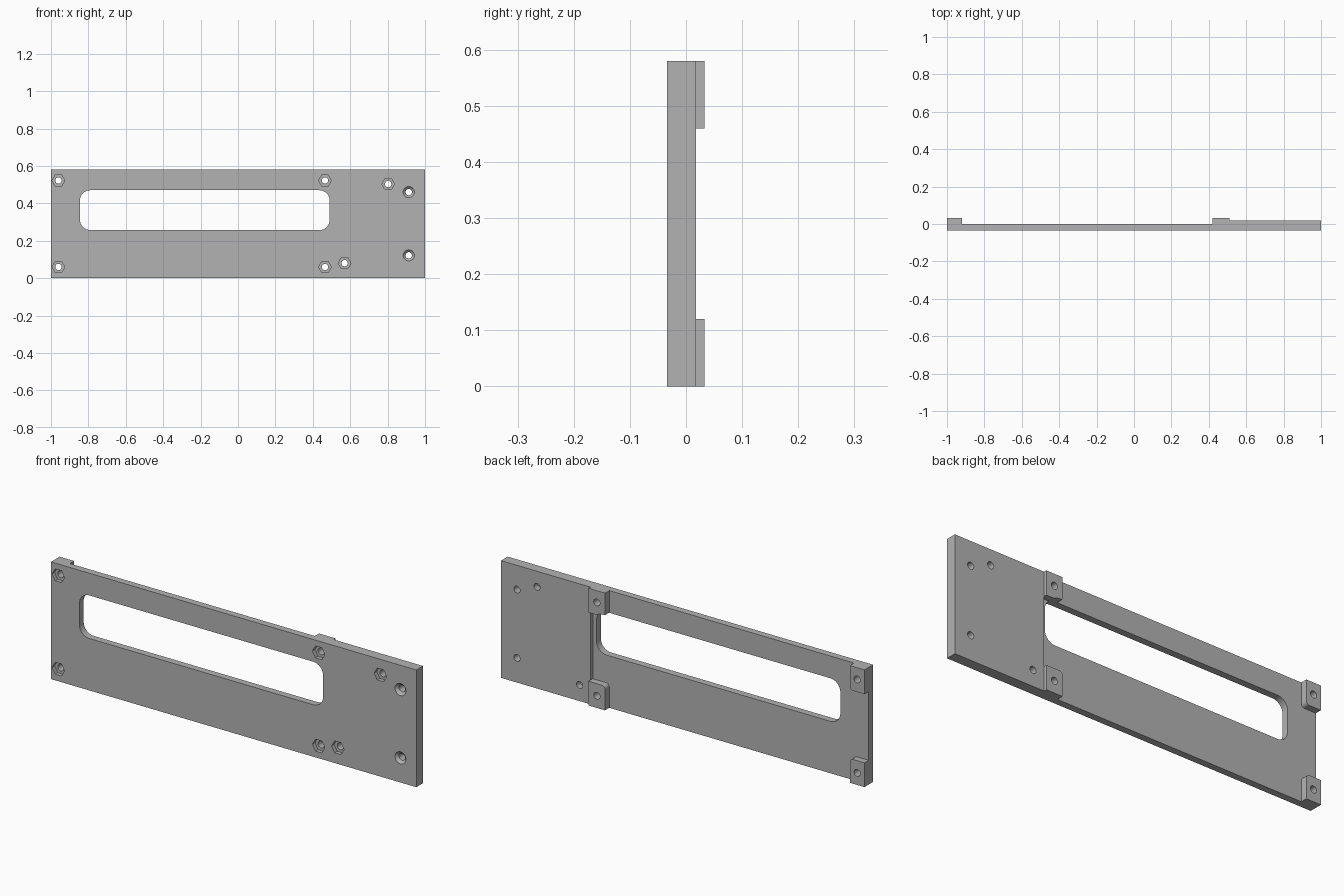
import bpy, bmesh
from math import sin, cos, pi

if "Cube" in bpy.data.objects:
    bpy.data.objects.remove(bpy.data.objects["Cube"])

FRONT, THIN, THICK, PAD = -0.034, 0.0, 0.018, 0.033
HEIGHT = 0.58
STEP_X = 0.51

grey = bpy.data.materials.new("plain grey")
grey.use_nodes = True
grey.diffuse_color = (0.45, 0.45, 0.45, 1)
grey.node_tree.nodes["Principled BSDF"].inputs["Base Color"].default_value = grey.diffuse_color


def ring(x, z, r, sides):
    return [(x + r * cos(2 * pi * i / sides), z + r * sin(2 * pi * i / sides)) for i in range(sides)]


def rounded_rect(x0, x1, z0, z1, radii, steps=8):
    """Outline with radii for the lower left, lower right, upper right, upper left."""
    corners = [(x0, z0, 1, 1), (x1, z0, -1, 1), (x1, z1, -1, -1), (x0, z1, 1, -1)]
    pts = []
    for k, ((x, z, sx, sz), r) in enumerate(zip(corners, radii)):
        if r == 0:
            pts.append((x, z))
            continue
        for i in range(steps + 1):
            a = pi + (k + i / steps) * pi / 2
            pts.append((x + sx * r + r * cos(a), z + sz * r + r * sin(a)))
    return pts


def loft(bm, near, far, y0, y1):
    """Solid between two matching outlines in the xz plane."""
    a = [bm.verts.new((x, y0, z)) for x, z in near]
    b = [bm.verts.new((x, y1, z)) for x, z in far]
    bm.faces.new(a)
    bm.faces.new(b[::-1])
    n = len(a)
    for i in range(n):
        j = (i + 1) % n
        bm.faces.new((a[j], a[i], b[i], b[j]))


def make_object(name, solids):
    bm = bmesh.new()
    for solid in solids:
        loft(bm, *solid)
    bmesh.ops.recalc_face_normals(bm, faces=bm.faces)
    mesh = bpy.data.meshes.new(name)
    bm.to_mesh(mesh)
    bm.free()
    mesh.materials.append(grey)
    obj = bpy.data.objects.new(name, mesh)
    bpy.context.collection.objects.link(obj)
    return obj


def combine(target, tool, operation):
    mod = target.modifiers.new(tool.name, "BOOLEAN")
    mod.operation, mod.solver, mod.object = operation, "EXACT", tool
    bpy.context.view_layer.objects.active = target
    bpy.ops.object.modifier_apply(modifier=mod.name)
    bpy.data.objects.remove(tool)


# Stepped plate: thin along most of its length, thicker at the +x end
bm = bmesh.new()
profile = [(-1, FRONT), (1, FRONT), (1, THICK), (STEP_X, THICK), (STEP_X, THIN), (-1, THIN)]
base = bm.faces.new([bm.verts.new((x, y, 0)) for x, y in profile])
top = bmesh.ops.extrude_face_region(bm, geom=[base])["geom"]
bmesh.ops.translate(bm, vec=(0, 0, HEIGHT), verts=[v for v in top if isinstance(v, bmesh.types.BMVert)])
bmesh.ops.recalc_face_normals(bm, faces=bm.faces)
mesh = bpy.data.meshes.new("mounting_plate")
bm.to_mesh(mesh)
bm.free()
mesh.materials.append(grey)
plate = bpy.data.objects.new("mounting_plate", mesh)
bpy.context.collection.objects.link(plate)

# Raised pads on the back, rounded at the corner facing the window
R = 0.018
pads = []
for x0, x1, right_round in ((-1, -0.92, True), (0.42, STEP_X, False)):
    low = (0, 0, R, 0) if right_round else (0, 0, 0, R)
    high = (0, R, 0, 0) if right_round else (R, 0, 0, 0)
    for z0, z1, radii in ((0, 0.12, low), (0.46, HEIGHT, high)):
        outline = rounded_rect(x0, x1, z0, z1, radii)
        pads.append((outline, outline, THIN - 0.01, PAD))
combine(plate, make_object("pads", pads), "UNION")

# Long rounded window
window = rounded_rect(-0.845, 0.49, 0.257, 0.47, (0.055,) * 4)
combine(plate, make_object("window_cutter", [(window, window, -0.1, 0.1)]), "DIFFERENCE")

# Screw holes with hexagonal nut sockets or countersinks on the front
nuts = [(-0.96, 0.06), (-0.96, 0.522), (0.465, 0.06), (0.465, 0.522), (0.57, 0.08), (0.803, 0.503)]
screws = [(0.913, 0.122), (0.913, 0.46)]
bores = [(ring(x, z, 0.017, 32), ring(x, z, 0.017, 32), -0.1, 0.1) for x, z in nuts + screws]
sockets = [(ring(x, z, 0.034, 6), ring(x, z, 0.034, 6), -0.1, FRONT + 0.02) for x, z in nuts]
sinks = [(ring(x, z, 0.04, 32), ring(x, z, 0.016, 32), FRONT - 0.01, FRONT + 0.014) for x, z in screws]
for name, solids in (("bores", bores), ("nut_sockets", sockets), ("countersinks", sinks)):
    combine(plate, make_object(name, solids), "DIFFERENCE")

# Smooth the round walls, keep the machined edges crisp
plate.select_set(True)
bpy.context.view_layer.objects.active = plate
bpy.ops.object.shade_smooth_by_angle(angle=pi / 6)
